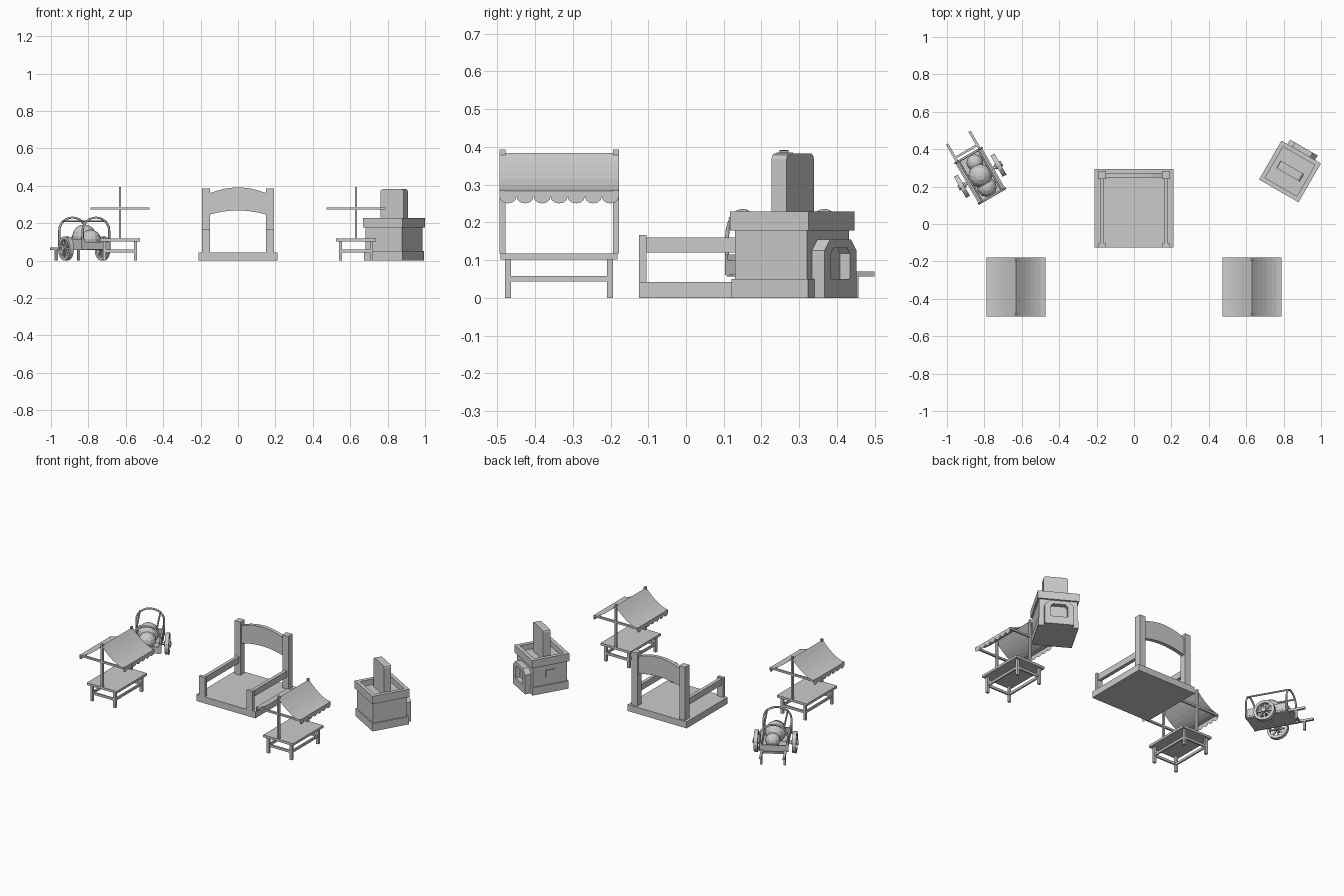
import bpy, bmesh, math
from mathutils import Matrix, Vector

if "Cube" in bpy.data.objects:
    bpy.data.objects.remove(bpy.data.objects["Cube"])


def add_mesh(name, verts, faces, M, smooth=False):
    me = bpy.data.meshes.new(name)
    me.from_pydata([M @ Vector(v) for v in verts], [], faces)
    bm = bmesh.new()
    bm.from_mesh(me)
    bmesh.ops.recalc_face_normals(bm, faces=bm.faces)
    for f in bm.faces:
        f.smooth = smooth
    bm.to_mesh(me)
    bm.free()
    ob = bpy.data.objects.new(name, me)
    bpy.context.collection.objects.link(ob)
    return ob


def prism(name, prof, y0, y1, M):
    """Extrude an x/z profile from y0 to y1."""
    n = len(prof)
    verts = [(x, y, z) for y in (y0, y1) for x, z in prof]
    faces = [tuple(range(n)), tuple(range(n, 2 * n))]
    faces += [(i, (i + 1) % n, n + (i + 1) % n, n + i) for i in range(n)]
    return add_mesh(name, verts, faces, M)


def box(name, x, y, z, M):
    prof = [(x[0], z[0]), (x[1], z[0]), (x[1], z[1]), (x[0], z[1])]
    return prism(name, prof, y[0], y[1], M)


def bm_object(name, M, build, smooth=False):
    bm = bmesh.new()
    build(bm)
    bm.transform(M)
    for f in bm.faces:
        f.smooth = smooth
    me = bpy.data.meshes.new(name)
    bm.to_mesh(me)
    bm.free()
    ob = bpy.data.objects.new(name, me)
    bpy.context.collection.objects.link(ob)


def tube(name, pts, r, M):
    cu = bpy.data.curves.new(name, 'CURVE')
    cu.dimensions = '3D'
    cu.bevel_depth = r
    cu.bevel_resolution = 1
    cu.use_fill_caps = True
    sp = cu.splines.new('POLY')
    sp.points.add(len(pts) - 1)
    for p, q in zip(sp.points, pts):
        p.co = (*(M @ Vector(q)), 1)
    ob = bpy.data.objects.new(name, cu)
    bpy.context.collection.objects.link(ob)


def span(c, h):
    return (c - h, c + h)


# ---- Stage in the middle ----
I = Matrix.Identity(4)
box("stage_platform", (-.211, .211), (-.125, .295), (0, .042), I)
for s in (-1, 1):
    box("stage_back_post", span(s * .171, .021), (.24, .283), (.042, .385), I)
    box("stage_front_post", span(s * .171, .021), (-.125, -.105), (.042, .167), I)
    box("stage_side_rail", span(s * .171, .011), (-.105, .24), (.12, .16), I)
xs = [-.15 + .3 * i / 12 for i in range(13)]
arch = lambda x, lo, hi: lo + (hi - lo) * (1 - (x / .15) ** 2)
prism("stage_arch", [(x, arch(x, .246, .268)) for x in xs]
      + [(x, arch(x, .36, .391)) for x in reversed(xs)], .248, .272, I)

# ---- Two market stalls ----
for side in (-1, 1):
    M = Matrix.Translation((side * .631, -.336, 0))
    box("stall_table_top", (-.107, .107), (-.155, .155), (.102, .117), M)
    for sx in (-1, 1):
        for sy in (-1, 1):
            box("stall_leg", span(sx * .082, .008), span(sy * .135, .008), (0, .102), M)
        box("stall_long_stretcher", span(sx * .082, .005), (-.127, .127), (.043, .058), M)
    for sy in (-1, 1):
        box("stall_short_stretcher", (-.074, .074), span(sy * .135, .005), (.043, .058), M)
        box("stall_pole", span(0, .006), span(sy * .15, .008), (.117, .393), M)
        box("stall_cross_bar", (-.157, .157), span(sy * .15, .006), (.273, .285), M)
    # sagging cloth sheet, ridge at the poles
    prof = []
    for i in range(-6, 7):
        t = abs(i) / 6
        prof.append((i / 6 * .157, .283 + .101 * (1 - t) ** 1.7))
    n = len(prof)
    add_mesh("stall_canopy", [(x, y, z) for y in (-.158, .158) for x, z in prof],
             [(i, i + 1, n + i + 1, n + i) for i in range(n - 1)], M)
    # scalloped valance on both eaves
    for sx in (-1, 1):
        w = .316 / 7
        for k in range(7):
            y0 = -.158 + k * w
            pts = [(sx * .157, y0, .283)]
            for j in range(7):
                a = math.pi * j / 6
                pts.append((sx * .157, y0 + w * (1 - math.cos(a)) / 2, .268 - .018 * math.sin(a)))
            pts.append((sx * .157, y0 + w, .283))
            add_mesh("stall_valance_scallop", pts, [tuple(range(len(pts)))], M)

# ---- Oven ----
M = Matrix.Translation((.834, .281, 0)) @ Matrix.Rotation(math.radians(-30), 4, 'Z')
box("oven_base", span(0, .119), span(0, .117), (0, .05), M)
box("oven_body", span(0, .112), span(0, .11), (.05, .192), M)
for s in (-1, 1):
    box("oven_rim_side", span(s * .11, .012), span(0, .12), (.178, .228), M)
    box("oven_rim_end", span(0, .098), span(s * .108, .012), (.178, .228), M)
b = .014
prism("oven_chimney", [(-.072, .192), (.072, .192), (.072, .382 - b), (.068, .382 - b * .3),
                       (.072 - b, .382), (b - .072, .382), (-.068, .382 - b * .3),
                       (-.072, .382 - b)], -.021, .025, M)
# arched doorway on the back face
outer = [(-.085, 0), (-.085, .125), (-.055, .155), (.055, .155), (.085, .125), (.085, 0)]
inner = [(.05, .05), (.05, .118), (.036, .132), (-.036, .132), (-.05, .118), (-.05, .05)]
ring = outer + inner[::-1]
verts = [(x, y, z) for y in (.108, .148) for x, z in ring]
faces = []
for o in (0, 12):
    faces += [tuple(o + k for k in (i, (i + 1) % 6, 6 + (i + 1) % 6, 6 + i)) for i in range(6)]
for o in (0, 6):
    faces += [(o + i, o + (i + 1) % 6, o + 12 + (i + 1) % 6, o + 12 + i) for i in range(6)]
add_mesh("oven_door_frame", verts, faces, M)
box("oven_door", span(0, .05), (.108, .118), (.05, .132), M)
# small hatch on the side face
box("oven_hatch", (-.119, -.11), (-.03, .03), (.1, .145), M)

# ---- Hand cart ----
M = Matrix.Translation((-.822, .258, 0)) @ Matrix.Rotation(math.radians(30), 4, 'Z')
box("cart_floor", span(0, .08), span(0, .13), (.06, .07), M)
for s in (-1, 1):
    box("cart_side", span(s * .077, .005), span(0, .13), (.07, .115), M)
    box("cart_end", span(0, .072), span(s * .125, .005), (.07, .1), M)
    box("cart_handle", span(s * .069, .007), (-.13, .235), (.056, .07), M)
    box("cart_prop_leg", span(s * .069, .006), span(.18, .006), (0, .056), M)
    # covered-wagon style hoop and the rail joining both hoops
    hoop = [(-.082, s * .125, .06)]
    for i in range(13):
        a = math.pi * (1 - i / 12)
        hoop.append((.082 * math.cos(a), s * .125, .16 + .07 * math.sin(a)))
    hoop.append((.082, s * .125, .06))
    tube("cart_hoop", hoop, .006, M)
    tube("cart_hoop_rail", [(s * .06, -.13, .21), (s * .06, .13, .21)], .005, M)
    # wheel with hub and spokes
    W = M @ Matrix.Translation((s * .113, 0, .065)) @ Matrix.Rotation(math.pi / 2, 4, 'Y')
    n = 16
    sec = [(.065, -.012), (.065, .012), (.048, .012), (.048, -.012)]
    verts = [(r * math.cos(2 * math.pi * i / n), r * math.sin(2 * math.pi * i / n), h)
             for i in range(n) for r, h in sec]
    faces = [(4 * i + j, 4 * i + (j + 1) % 4, 4 * ((i + 1) % n) + (j + 1) % 4,
              4 * ((i + 1) % n) + j) for i in range(n) for j in range(4)]
    add_mesh("cart_wheel_rim", verts, faces, W)
    bm_object("cart_wheel_hub", W, lambda bm: bmesh.ops.create_cone(
        bm, cap_ends=True, segments=10, radius1=.015, radius2=.015, depth=.042))
    for k in range(4):
        box("cart_wheel_spoke", span(0, .05), span(0, .005), span(0, .005),
            W @ Matrix.Rotation(k * math.pi / 4, 4, 'Z'))
tube("cart_axle", [(-.113, 0, .065), (.113, 0, .065)], .008, M)
box("cart_handle_brace", span(0, .069), span(.15, .006), (.058, .068), M)
# sacks as cargo
for x, y, rx, h in ((.01, .075, .045, .085), (0, 0, .064, .13), (0, -.07, .053, .1)):
    S = M @ Matrix.Translation((x, y, .07 + h * .45)) @ Matrix.Diagonal((rx, rx, h * .5, 1))
    bm_object("cart_sack", S, lambda bm: bmesh.ops.create_uvsphere(
        bm, u_segments=12, v_segments=8, radius=1))
